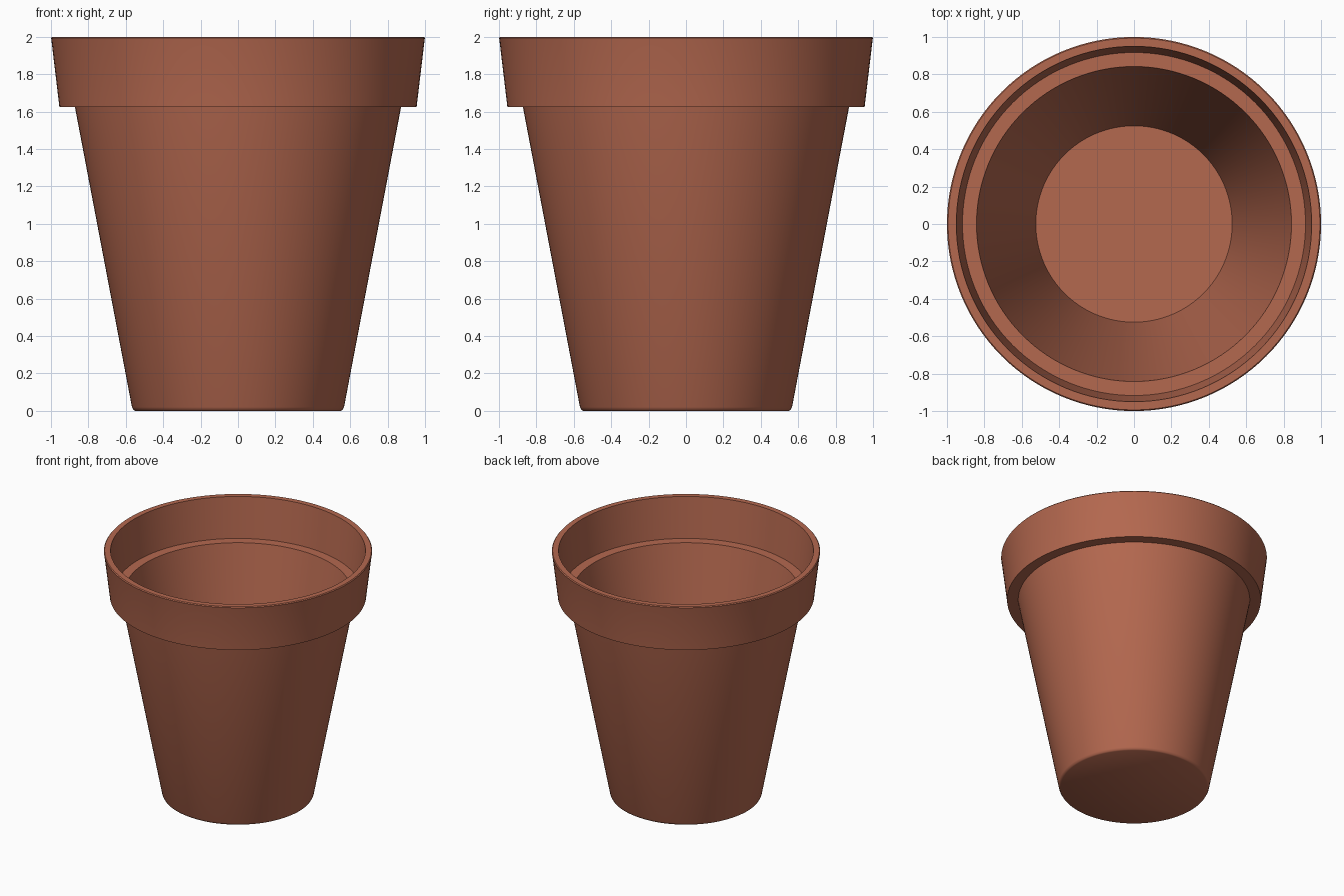
import bpy, bmesh, math
from mathutils import Vector

cube = bpy.data.objects.get("Cube")
if cube:
    bpy.data.objects.remove(cube, do_unlink=True)

# Terracotta clay
clay = bpy.data.materials.new("terracotta")
clay.use_nodes = True
color = (0.456, 0.138, 0.078, 1)
clay.diffuse_color = color
bsdf = clay.node_tree.nodes["Principled BSDF"]
bsdf.inputs["Base Color"].default_value = color
bsdf.inputs["Roughness"].default_value = 0.8


def lathe(name, profile, steps=128):
    """Spin a closed (radius, height) profile around the z axis."""
    bm = bmesh.new()
    verts = [bm.verts.new((r, 0, z)) for r, z in profile]
    edges = [bm.edges.new(pair) for pair in zip(verts, verts[1:])]
    bmesh.ops.spin(bm, geom=verts + edges, axis=(0, 0, 1), cent=(0, 0, 0),
                   angle=math.tau, steps=steps, use_duplicate=False)
    bmesh.ops.remove_doubles(bm, verts=bm.verts, dist=0.0005)
    bmesh.ops.recalc_face_normals(bm, faces=bm.faces)
    mesh = bpy.data.meshes.new(name)
    bm.to_mesh(mesh)
    bm.free()
    obj = bpy.data.objects.new(name, mesh)
    bpy.context.collection.objects.link(obj)
    mesh.materials.append(clay)
    bpy.ops.object.select_all(action="DESELECT")
    bpy.context.view_layer.objects.active = obj
    obj.select_set(True)
    bpy.ops.object.shade_smooth_by_angle(angle=math.radians(35))
    return obj


# One continuous shell: underside, tapered wall, rim band, inner ledge, floor
outside = [(0, 0), (0.55, 0), (0.56, 0.006), (0.567, 0.02), (0.872, 1.625)]
rim = [(0.955, 1.625), (0.998, 1.985), (1.0, 1.993), (0.994, 2.0),
       (0.95, 2.0), (0.917, 1.67)]
inside = [(0.842, 1.67), (0.525, 0.045), (0, 0.045)]
lathe("flower_pot", outside + rim + inside)
